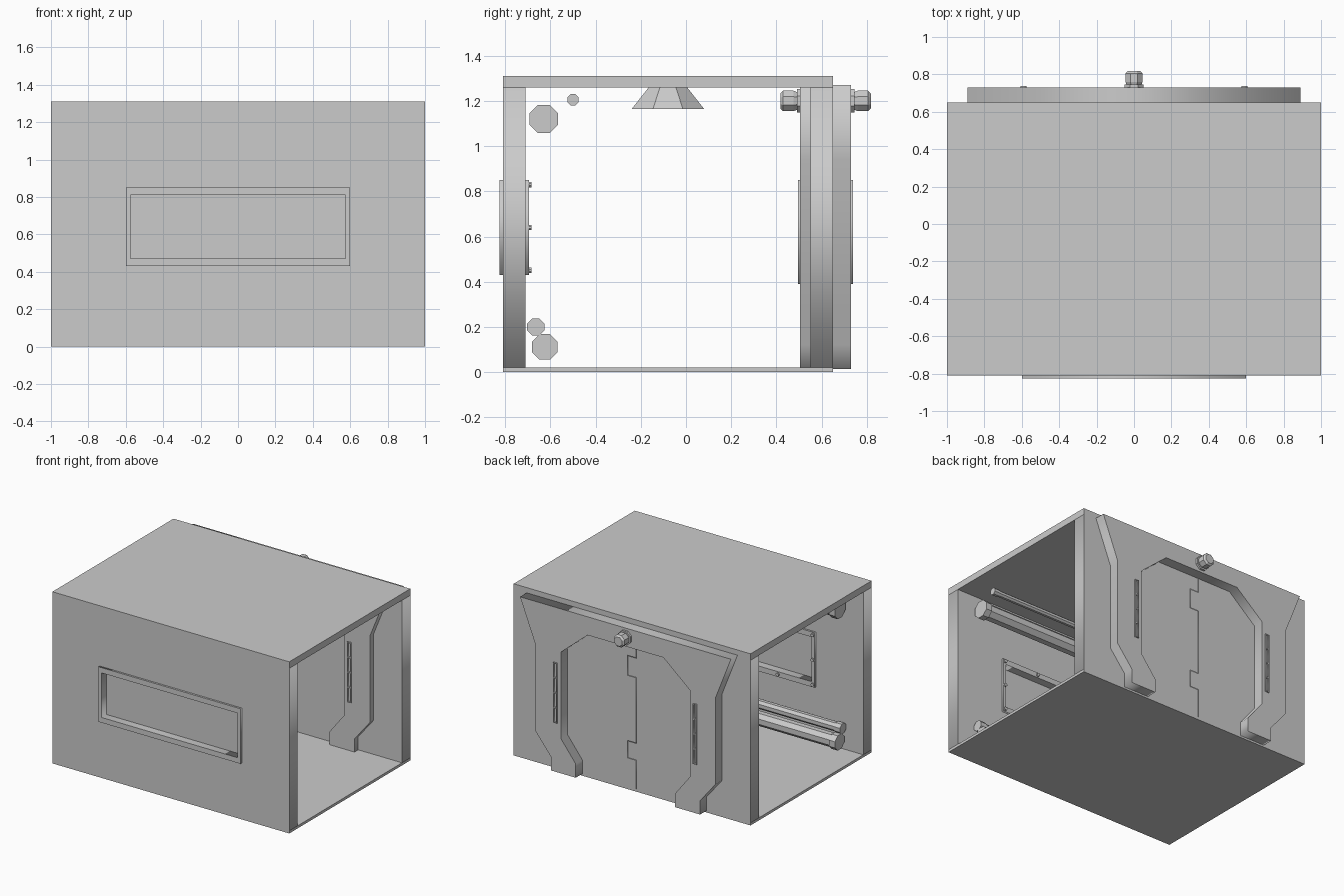
import bpy, bmesh, math
from mathutils import Matrix

if "Cube" in bpy.data.objects:
    bpy.data.objects.remove(bpy.data.objects["Cube"])


def box(name, x0, x1, y0, y1, z0, z1):
    bm = bmesh.new()
    bmesh.ops.create_cube(bm, size=1)
    for v in bm.verts:
        v.co = ((x0 + x1) / 2 + v.co.x * (x1 - x0),
                (y0 + y1) / 2 + v.co.y * (y1 - y0),
                (z0 + z1) / 2 + v.co.z * (z1 - z0))
    return finish(name, bm)


def finish(name, bm):
    me = bpy.data.meshes.new(name)
    bmesh.ops.recalc_face_normals(bm, faces=bm.faces)
    bm.to_mesh(me)
    bm.free()
    ob = bpy.data.objects.new(name, me)
    bpy.context.collection.objects.link(ob)
    return ob


def panel(name, loops, y0, y1):
    """Filled x-z outline (later loops are holes) extruded from y0 to y1."""
    cu = bpy.data.curves.new(name, 'CURVE')
    cu.dimensions, cu.fill_mode, cu.extrude = '2D', 'BOTH', (y1 - y0) / 2
    for pts in loops:
        s = cu.splines.new('POLY')
        s.points.add(len(pts) - 1)
        for p, (x, z) in zip(s.points, pts):
            p.co = (x, z, 0, 1)
        s.use_cyclic_u = True
    tmp = bpy.data.objects.new(name + "_outline", cu)
    bpy.context.collection.objects.link(tmp)
    me = bpy.data.meshes.new_from_object(
        tmp.evaluated_get(bpy.context.evaluated_depsgraph_get()))
    bpy.data.objects.remove(tmp)
    me.transform(Matrix.Translation((0, (y0 + y1) / 2, 0)) @ Matrix.Rotation(math.pi / 2, 4, 'X'))
    bm = bmesh.new()
    bm.from_mesh(me)
    bmesh.ops.remove_doubles(bm, verts=bm.verts, dist=1e-5)
    return finish(name, bm)


def lathe(name, axis, origin, profile, sides=8):
    """Closed low-poly turned part: profile is (position along axis, radius)."""
    bm = bmesh.new()
    rings = []
    for t, r in profile:
        ring = []
        for i in range(sides):
            a = (i + .5) * 2 * math.pi / sides
            u, w = r * math.cos(a), r * math.sin(a)
            off = {'X': (t, u, w), 'Y': (u, t, w), 'Z': (u, w, t)}[axis]
            ring.append(bm.verts.new([o + d for o, d in zip(origin, off)]))
        rings.append(ring)
    for a, b in zip(rings, rings[1:]):
        for i in range(sides):
            j = (i + 1) % sides
            bm.faces.new((a[i], a[j], b[j], b[i]))
    bm.faces.new(rings[0])
    bm.faces.new(rings[-1])
    return finish(name, bm)


def rect(x, z0, z1):
    return [(-x, z0), (x, z0), (x, z1), (-x, z1)]


def mirrored(half):
    return half + [(-x, z) for x, z in reversed(half)]


# Shell: floor, ceiling, window wall
box("floor", -1, 1, -.81, .65, 0, .02)
box("ceiling", -1, 1, -.81, .65, 1.26, 1.31)
panel("front_wall", [rect(1, .02, 1.26), rect(.59, .44, .84)], -.81, -.71)

# Back wall with door opening
opening = [(.42, .02), (.42, .12), (.545, .28), (.545, .94), (.32, 1.13)]
wall_half = [(1, 1.26), (1, .02)]
panel("back_wall", [[(-1, .02), (-1, 1.26)] + wall_half + mirrored(opening)], .55, .65)

# Interlocking door leaves
def seam(g):
    pts = [(-.035 + g, 1.13)]
    for top, bot in ((1.02, .87), (.37, .24)):
        pts += [(-.035 + g, top + g), (.035 + g, top + g),
                (.035 + g, bot - g), (-.035 + g, bot - g)]
    return pts + [(-.035 + g, .02)]

panel("door_leaf_right", [opening + seam(.002)], .55, .65)
panel("door_leaf_left", [[(-x, z) for x, z in opening] + seam(-.002)], .55, .65)

# Door surrounds, outside and inside
for side, y0, y1, zb, zt in (("outer", .65, .73, .015, 1.27), ("inner", .505, .55, .02, 1.26)):
    inner = [(.42, zb)] + opening[1:]
    outer = [(.89, zt), (.76, .94), (.76, .28), (.63, .12), (.63, zb)]
    panel("door_surround_" + side,
          [[(-x, z) for x, z in reversed(outer)] + outer + mirrored(inner)], y0, y1)

# Segmented light strips on both surrounds
for side, y0, y1 in (("outer", .73, .739), ("inner", .496, .505)):
    for s in (-1, 1):
        x = s * .59
        slots = []
        for i in range(4):
            z = .397 + i * .114
            slots.append([(x - .009, z), (x + .009, z), (x + .009, z + .104), (x - .009, z + .104)])
        edge = [(x - .016, .39), (x + .016, .39), (x + .016, .85), (x - .016, .85)]
        panel("light_strip_" + side, [edge] + slots, y0, y1)

# Warning lamps above the door
for side, y, d in (("outer", .73, 1), ("inner", .505, -1)):
    lathe("door_lamp_" + side, 'Y', (0, y, 1.2),
          [(0, .056), (d * .015, .056), (d * .015, .043), (d * .03, .049),
           (d * .075, .049), (d * .088, .036)])

# Window frame, pane and bolts
panel("window_frame", [rect(.6, .43, .85), rect(.575, .47, .81)], -.825, -.695)
box("window_pane", -.58, .58, -.765, -.755, .46, .82)
for x in (-.585, -.29, 0, .29, .585):
    for z in (.45, .64, .83):
        if z != .64 or abs(x) > .5:
            lathe("frame_bolt", 'Y', (x, -.697, z), [(0, .013), (.013, .013)])

# Wall pipes with end collars
for name, y, z, r in (("upper_pipe", -.63, 1.12, .068), ("upper_conduit", -.5, 1.205, .027),
                      ("lower_conduit", -.665, .2, .041), ("lower_pipe", -.625, .112, .061)):
    b = r * .85
    lathe(name, 'X', (0, y, z),
          [(-.86, r), (-.81, r), (-.81, b), (.81, b), (.81, r), (.86, r)])

# Ceiling lamp
lathe("ceiling_lamp", 'Z', (0, -.08, 0), [(1.165, .173), (1.26, .092)])
